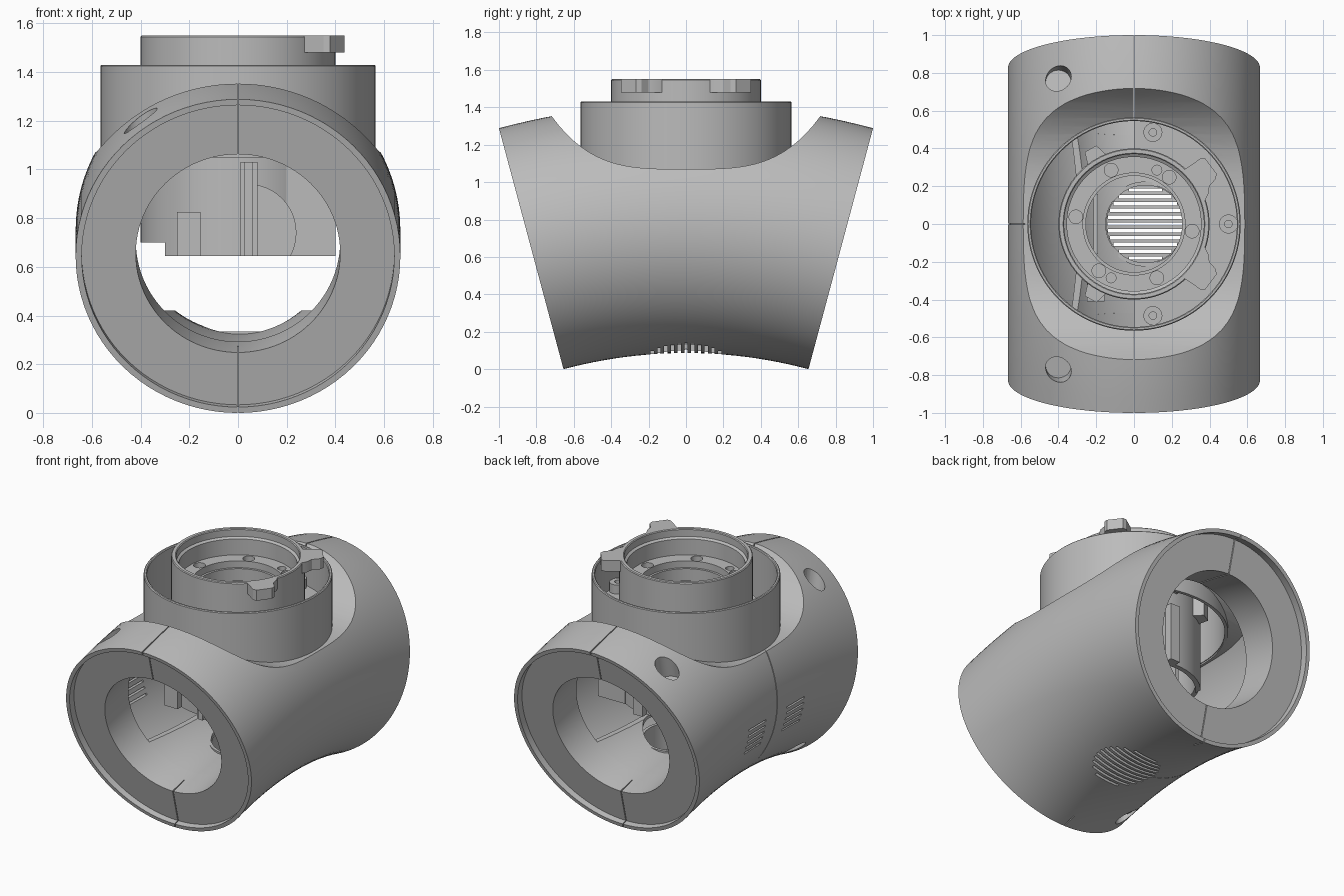
import bpy, bmesh, math
from mathutils import Matrix, Vector

if "Cube" in bpy.data.objects:
    bpy.data.objects.remove(bpy.data.objects["Cube"], do_unlink=True)

grey = bpy.data.materials.new("plain_grey")
grey.use_nodes = True
grey.diffuse_color = (0.5, 0.5, 0.5, 1)
grey.node_tree.nodes["Principled BSDF"].inputs["Base Color"].default_value = (0.5, 0.5, 0.5, 1)

BEND, DROP = 3.197, -2.444      # bend radius of the housing axis and height of its centre
END = math.radians(15)          # half bend angle
FLANGE = END * 0.65             # angle of the inner face of each end flange


def make(name, bm):
    bmesh.ops.recalc_face_normals(bm, faces=bm.faces)
    mesh = bpy.data.meshes.new(name)
    bm.to_mesh(mesh)
    bm.free()
    mesh.materials.append(grey)
    ob = bpy.data.objects.new(name, mesh)
    bpy.context.collection.objects.link(ob)
    return ob


def cut(ob, cutter):
    mod = ob.modifiers.new("cut", 'BOOLEAN')
    mod.operation, mod.solver, mod.object = 'DIFFERENCE', 'EXACT', cutter
    bpy.context.view_layer.objects.active = ob
    bpy.ops.object.modifier_apply(modifier=mod.name)
    bpy.data.objects.remove(cutter, do_unlink=True)


def bent(name, r, a0, a1, steps=24, n=96):
    """Solid round bar following the bend between two angles."""
    bm = bmesh.new()
    rings = []
    for i in range(steps + 1):
        a = a0 + (a1 - a0) * i / steps
        ring = []
        for k in range(n):
            p = math.tau * k / n
            rad = BEND + r * math.sin(p)
            ring.append(bm.verts.new((r * math.cos(p), rad * math.sin(a), rad * math.cos(a) + DROP)))
        rings.append(ring)
    for lo, hi in zip(rings, rings[1:]):
        for k in range(n):
            j = (k + 1) % n
            bm.faces.new((lo[k], lo[j], hi[j], hi[k]))
    bm.faces.new(rings[0])
    bm.faces.new(rings[-1])
    return make(name, bm)


def prism(name, pts, height, matrix):
    """Polygon in the local xy plane, extruded along local z."""
    bm = bmesh.new()
    face = bm.faces.new([bm.verts.new((x, y, 0)) for x, y in pts])
    top = bmesh.ops.extrude_face_region(bm, geom=[face])
    bmesh.ops.translate(bm, vec=(0, 0, height), verts=[v for v in top["geom"] if isinstance(v, bmesh.types.BMVert)])
    bmesh.ops.transform(bm, matrix=matrix, verts=bm.verts)
    return make(name, bm)


def boxes(name, spans):
    """Boxes given as pairs of opposite corners."""
    bm = bmesh.new()
    for lo, hi in spans:
        lo, hi = Vector(lo), Vector(hi)
        m = Matrix.Translation((lo + hi) / 2) @ Matrix.Diagonal((*(hi - lo), 1))
        bmesh.ops.create_cube(bm, size=1, matrix=m)
    return make(name, bm)


def rods(name, r, ends, n=32):
    """Cylinders between pairs of points."""
    bm = bmesh.new()
    for a, b in ends:
        a, b = Vector(a), Vector(b)
        m = Matrix.Translation((a + b) / 2) @ (b - a).to_track_quat('Z', 'Y').to_matrix().to_4x4()
        bmesh.ops.create_cone(bm, cap_ends=True, segments=n, radius1=r, radius2=r, depth=(b - a).length, matrix=m)
    return make(name, bm)


def lathe(name, profile, x=0, n=96):
    """Closed profile of (radius, z) turned about a vertical axis."""
    bm = bmesh.new()
    rings = [[bm.verts.new((x + r * math.cos(math.tau * k / n), r * math.sin(math.tau * k / n), z))
              for k in range(n)] for r, z in profile]
    for a, b in zip(rings, rings[1:] + rings[:1]):
        for k in range(n):
            j = (k + 1) % n
            bm.faces.new((a[k], a[j], b[j], b[k]))
    return make(name, bm)


def saddle(offset):
    """Cutter that scoops the top of the housing around the collar."""
    ys = [0.8 * i / 20 for i in range(-20, 21)]
    pts = [(y, 1.07 + offset + 0.285 * (abs(y) / 0.72) ** 3.5) for y in ys]
    m = Matrix(((0, 0, 1, -0.8), (1, 0, 0, 0), (0, 1, 0, 0), (0, 0, 0, 1)))
    return prism("saddle_cutter", pts + [(0.8, 1.9), (-0.8, 1.9)], 1.6, m)


def polar(r, deg, z):
    return (r * math.cos(math.radians(deg)), r * math.sin(math.radians(deg)), z)


# Housing: bent tube with scooped top, hollow inside, flanged ends
housing = bent("housing", 0.667, -END, END)
cut(housing, saddle(0))
void = bent("void", 0.635, -FLANGE, FLANGE)
cut(void, saddle(-0.03))
cut(housing, void)
cut(housing, bent("bore", 0.42, -END * 1.1, END * 1.1))
for s in (-1, 1):
    cut(housing, bent("end_recess", 0.642, s * END * 0.945, s * END * 1.1, 4))
cut(housing, rods("collar_opening", 0.55, [((0, 0, 0.95), (0, 0, 1.8))], 96))

# Bottom grille and side vents
grille = []
for i in range(-5, 6):
    y = i * 0.036
    w = math.sqrt(0.2 ** 2 - y ** 2)
    grille.append(((0.06 - w, y - 0.009, -0.1), (0.06 + w, y + 0.009, 0.3)))
cut(housing, boxes("grille_cutter", grille))
cut(housing, boxes("vent_cutter", [((-0.9, s * 0.2 - 0.09, 0.51 + 0.04 * i), (-0.45, s * 0.2 + 0.09, 0.522 + 0.04 * i))
                                   for s in (-1, 1) for i in range(5)]))

# Screw recesses and the split lines between the housing halves
recess = []
for s in (-1, 1):
    a = s * END * 0.795
    for near, far in ((3.62, 3.95), (2.74, 2.4)):
        recess.append([(-0.4, rad * math.sin(a), rad * math.cos(a) + DROP) for rad in (near, far)])
cut(housing, rods("recess_cutter", 0.068, recess))
cut(housing, boxes("split_cutter", [((-0.003, -1.1, -0.1), (0.003, -0.56, 1.5)),
                                    ((-0.003, 0.56, -0.1), (0.003, 1.1, 1.5))]))
seam = bent("seam_cutter", 0.7, -0.0008, 0.0008, 1)
cut(seam, bent("seam_core", 0.658, -0.01, 0.01, 1))
cut(seam, boxes("seam_half", [((0, -1, -1), (1, 1, 2))]))
cut(housing, seam)

# Thin inner floor with a round well over the grille
floor = bent("inner_floor", 0.445, -FLANGE * 1.01, FLANGE * 1.01)
cut(floor, bent("floor_bore", 0.421, -END, END))
cut(floor, boxes("floor_trim", [((-1, -1, 0.42), (1, 1, 2))]))
cut(floor, rods("floor_well", 0.21, [((0.06, 0, -0.1), (0.06, 0, 0.6))], 64))
well = lathe("grille_well", [(0.205, 0.15), (0.225, 0.15), (0.225, 0.335), (0.205, 0.335)], 0.06)

# Collar and the half ledge inside it
collar = lathe("collar", [(0.545, 1.05), (0.565, 1.05), (0.565, 1.425), (0.56, 1.43), (0.55, 1.43), (0.545, 1.425)])
ledge = lathe("collar_ledge", [(0.39, 1.14), (0.55, 1.14), (0.55, 1.18), (0.39, 1.18)])
cut(ledge, boxes("ledge_trim", [((-1, -1, 1), (0, 1, 1.4))]))
bosses = [(0.1, 0.485), (0.5, 0), (0.1, -0.485)]
boss = rods("ledge_bosses", 0.05, [((x, y, 1.15), (x, y, 1.24)) for x, y in bosses])
cut(boss, rods("boss_holes", 0.02, [((x, y, 1.2), (x, y, 1.3)) for x, y in bosses], 20))

# Hub: stepped ring on top, open cylinder below
hub = lathe("hub", [(0.37, 0.645), (0.4, 0.645), (0.4, 1.545), (0.395, 1.55), (0.375, 1.55), (0.37, 1.545),
                    (0.37, 1.5), (0.355, 1.49), (0.355, 1.385), (0.27, 1.385), (0.27, 1.34), (0.255, 1.34),
                    (0.255, 1.26), (0.37, 1.26)])
cut(hub, boxes("hub_step", [((-0.5, -0.5, 0.5), (-0.3, 0.5, 0.7))]))
cut(hub, rods("hub_screw_holes", 0.036, [(polar(0.31, 53 + 60 * i, 1.34), polar(0.31, 53 + 60 * i, 1.45)) for i in range(6)]))
cut(hub, rods("hub_pin_holes", 0.026, [(polar(0.31, d, 1.34), polar(0.31, d, 1.45)) for d in (67, -113)], 20))

# Locking tabs and lower ears around the hub
tab_shape = [(0.37, -0.13), (0.41, -0.11), (0.44, -0.08), (0.49, -0.07), (0.51, -0.05),
             (0.51, 0.05), (0.49, 0.065), (0.38, 0.07)]
ear_shape = [(0.38, -0.06), (0.46, -0.035), (0.46, 0.035), (0.38, 0.06)]
tabs = []
for side, s in (("left", 1), ("right", -1)):
    for name, shape, deg, z, h in (("tab", tab_shape, 37, 1.48, 0.07), ("ear", ear_shape, 120, 1.06, 0.12)):
        m = Matrix.Translation((0, 0, z)) @ Matrix.Rotation(math.radians(s * deg), 4, 'Z')
        tabs.append(prism(f"hub_{name}_{side}", [(x, s * y) for x, y in shape], h, m))

# Ribs, block, side walls and half-round pad on the lower hub
ribs = boxes("hub_ribs", [((0.01, -0.44, 0.645), (0.08, -0.37, 1.03)), ((0.025, -0.455, 0.645), (0.06, -0.43, 1.03)),
                          ((-0.25, -0.41, 0.645), (-0.155, -0.29, 0.825)), ((-0.215, -0.16, 0.66), (-0.19, 0.16, 1.26)),
                          ((0.01, 0.37, 0.645), (0.08, 0.44, 1.03))])
walls = boxes("hub_side_walls", [((0.2, -0.35, 0.645), (0.4, -0.32, 1.15)), ((0.2, 0.32, 0.645), (0.4, 0.35, 1.15))])
pad = rods("hub_pad", 0.2, [((0.04, -0.41, 0.74), (0.04, -0.34, 0.74))], 48)
cut(pad, boxes("pad_side_trim", [((-0.3, -0.5, 0.4), (0.05, 0, 1.1))]))
cut(pad, boxes("pad_base_trim", [((-0.3, -0.5, 0.4), (0.4, 0, 0.645))]))

# Smooth shading with sharp edges kept
bpy.ops.object.select_all(action='DESELECT')
for ob in [housing, floor, well, collar, ledge, boss, hub, ribs, walls, pad] + tabs:
    ob.select_set(True)
    bpy.context.view_layer.objects.active = ob
bpy.ops.object.shade_smooth_by_angle(angle=math.radians(30))
